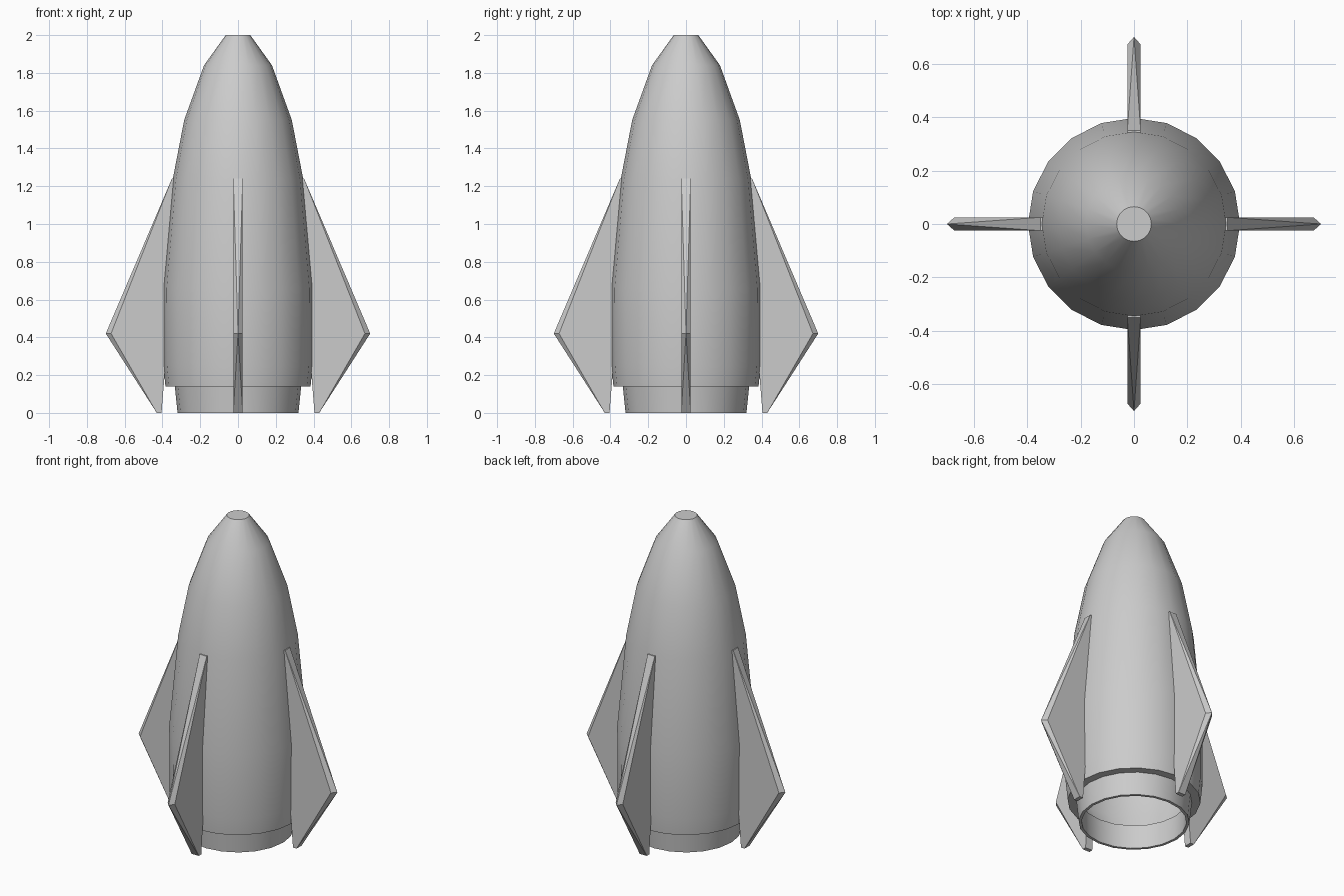
import bpy, bmesh, math
from mathutils import Matrix

cube = bpy.data.objects.get("Cube")
if cube:
    bpy.data.objects.remove(cube, do_unlink=True)

grey = bpy.data.materials.new("plain grey")
grey.use_nodes = True
grey.diffuse_color = (0.6, 0.6, 0.6, 1)
grey.node_tree.nodes["Principled BSDF"].inputs["Base Color"].default_value = (0.6, 0.6, 0.6, 1)

SIDES = 20


def finish(name, bm, smooth=None):
    bmesh.ops.recalc_face_normals(bm, faces=bm.faces)
    mesh = bpy.data.meshes.new(name)
    bm.to_mesh(mesh)
    bm.free()
    mesh.materials.append(grey)
    obj = bpy.data.objects.new(name, mesh)
    bpy.context.collection.objects.link(obj)
    if smooth:
        bpy.ops.object.select_all(action="DESELECT")
        obj.select_set(True)
        bpy.context.view_layer.objects.active = obj
        bpy.ops.object.shade_smooth_by_angle(angle=math.radians(smooth))
    return obj


def lathe(name, profile, closed=False):
    """Revolve (radius, height) points about z; open profiles get capped ends."""
    bm = bmesh.new()
    rings = []
    for r, z in profile:
        angles = [2 * math.pi * i / SIDES for i in range(SIDES)]
        rings.append([bm.verts.new((r * math.cos(a), r * math.sin(a), z)) for a in angles])
    pairs = list(zip(rings, rings[1:]))
    if closed:
        pairs.append((rings[-1], rings[0]))
    else:
        bm.faces.new(rings[0])
        bm.faces.new(rings[-1])
    for low, high in pairs:
        for i in range(SIDES):
            j = (i + 1) % SIDES
            bm.faces.new((low[i], low[j], high[j], high[i]))
    return finish(name, bm, 35)


# Hollow hull: inner wall, underside lip, then the outer curve up to the flat nose
outer = [(0.384, 0.14), (0.395, 0.25), (0.397, 0.66), (0.345, 1.24),
         (0.285, 1.55), (0.18, 1.84), (0.065, 2.0)]
inner = [(r - 0.02, z) for r, z in reversed(outer[1:-1])]
lathe("hull", inner + [(0.33, 0.16), (0.33, 0.14)] + outer)

# Open tail ring
lathe("tail_ring", [(0.335, 0.145), (0.32, 0), (0.303, 0), (0.31, 0.155)], closed=True)

# Four fins: flat slab whose outer corner narrows to a point
HALF = 0.025
TIP = (0.70, 0, 0.42)
fin_outline = [(0.335, 1.24), (0.35, 1.24), (0.672, 0.42), (0.43, 0),
               (0.405, 0), (0.385, 0.25), (0.385, 0.66)]


def fin(name, angle):
    bm = bmesh.new()
    left, right = [[bm.verts.new((x, y, z)) for x, z in fin_outline] for y in (-HALF, HALF)]
    tip = bm.verts.new(TIP)
    bm.faces.new(left)
    bm.faces.new(right)
    count = len(fin_outline)
    for i in range(count):
        j = (i + 1) % count
        if i not in (1, 2):
            bm.faces.new((left[i], left[j], right[j], right[i]))
    # Leading and trailing edges meet at the tip
    for corner in (1, 3):
        bm.faces.new((left[corner], right[corner], tip))
        for side in (left, right):
            bm.faces.new((side[corner], side[2], tip))
    bm.transform(Matrix.Rotation(angle, 4, "Z"))
    finish(name, bm)


for i, label in enumerate(("left", "back", "right", "front")):
    fin(label + "_fin", i * math.pi / 2)
